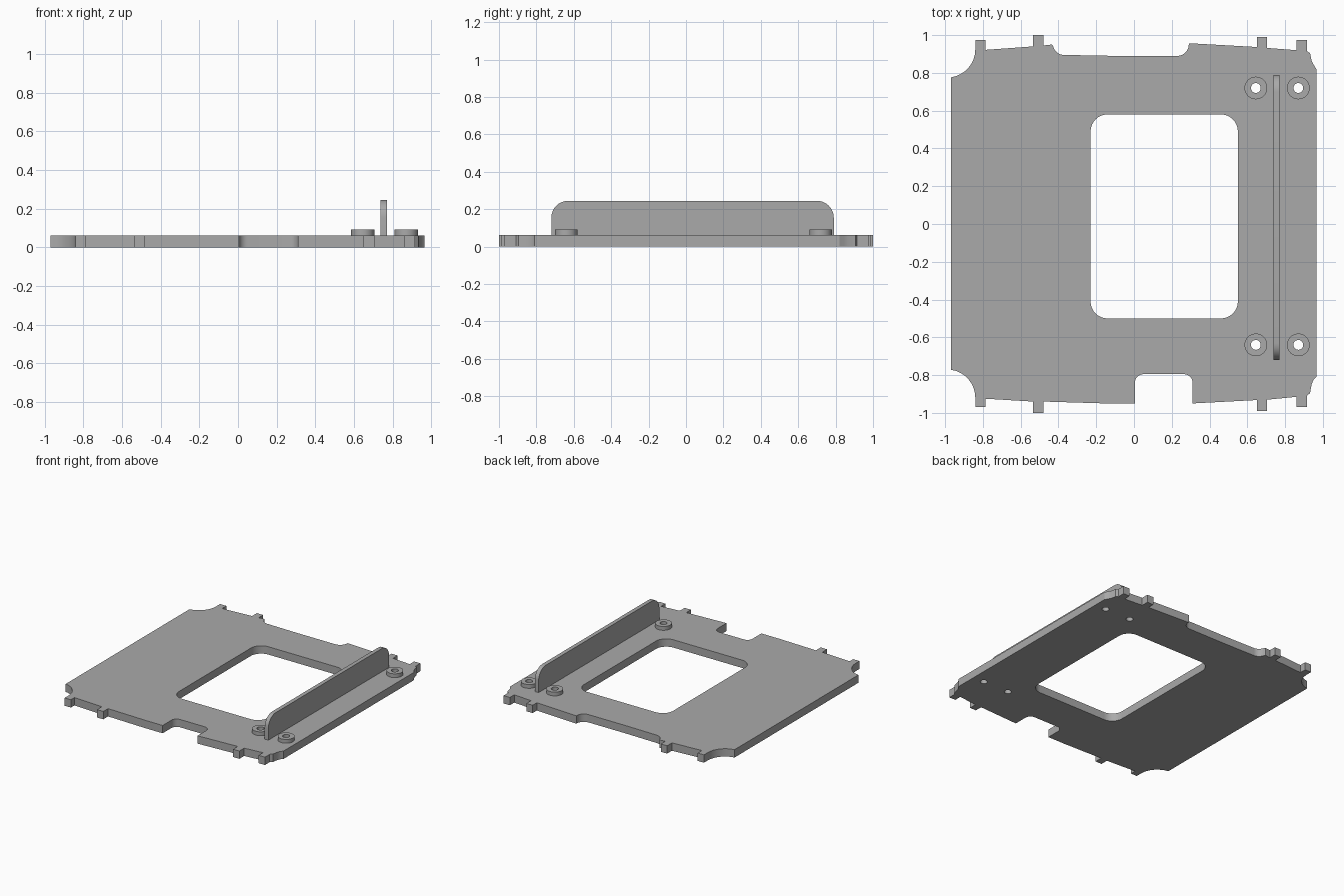
import bpy, bmesh, math
from mathutils import Matrix

if "Cube" in bpy.data.objects:
    bpy.data.objects.remove(bpy.data.objects["Cube"])

grey = bpy.data.materials.new("mid_grey")
grey.diffuse_color = (0.4, 0.4, 0.4, 1)
grey.use_nodes = True
grey.node_tree.nodes["Principled BSDF"].inputs["Base Color"].default_value = grey.diffuse_color


def arc(cx, cy, r, a0, a1, n=8):
    """Points on an arc, angles in degrees."""
    return [(cx + r * math.cos(math.radians(a0 + (a1 - a0) * i / n)),
             cy + r * math.sin(math.radians(a0 + (a1 - a0) * i / n))) for i in range(n + 1)]


def circle(cx, cy, r, n=32):
    return arc(cx, cy, r, 0, 360, n)[:-1]


def rounded(x0, y0, x1, y1, r):
    return (arc(x1 - r, y0 + r, r, -90, 0) + arc(x1 - r, y1 - r, r, 0, 90)
            + arc(x0 + r, y1 - r, r, 90, 180) + arc(x0 + r, y0 + r, r, 180, 270))


def tab(x, y0, tip, y1, w=0.055):
    """Small square locating lug, left to right."""
    return [(x, y0), (x, tip), (x + w, tip), (x + w, y1)]


def extrude(name, loops, z0, z1, matrix=Matrix()):
    """Solid from a closed outline plus optional hole loops."""
    cu = bpy.data.curves.new(name, 'CURVE')
    cu.dimensions = '2D'
    cu.fill_mode = 'BOTH'
    cu.extrude = (z1 - z0) / 2
    for pts in loops:
        sp = cu.splines.new('POLY')
        sp.points.add(len(pts) - 1)
        for p, (x, y) in zip(sp.points, pts):
            p.co = (x, y, 0, 1)
        sp.use_cyclic_u = True
    tmp = bpy.data.objects.new(name + "_curve", cu)
    bpy.context.collection.objects.link(tmp)
    bpy.context.view_layer.update()
    me = bpy.data.meshes.new_from_object(tmp.evaluated_get(bpy.context.evaluated_depsgraph_get()))
    bpy.data.objects.remove(tmp)
    me.transform(matrix @ Matrix.Translation((0, 0, (z0 + z1) / 2)))
    bm = bmesh.new()
    bm.from_mesh(me)
    bmesh.ops.remove_doubles(bm, verts=bm.verts, dist=1e-5)
    bmesh.ops.recalc_face_normals(bm, faces=bm.faces)
    bm.to_mesh(me)
    bm.free()
    me.materials.clear()
    me.materials.append(grey)
    ob = bpy.data.objects.new(name, me)
    bpy.context.collection.objects.link(ob)
    bpy.ops.object.select_all(action='DESELECT')
    ob.select_set(True)
    bpy.context.view_layer.objects.active = ob
    bpy.ops.object.shade_smooth_by_angle(angle=math.radians(30))
    return ob


# Front edge, left to right, with the square notch
front = (arc(-0.99, -0.92, 0.15, 82, 0) + tab(-0.84, -0.92, -0.97, -0.925)
         + tab(-0.535, -0.94, -1.0, -0.94) + [(-0.15, -0.95), (0.005, -0.95)]
         + arc(0.05, -0.84, 0.045, 180, 90) + arc(0.265, -0.84, 0.045, 90, 0)
         + [(0.31, -0.95)] + tab(0.65, -0.932, -0.99, -0.93)
         + tab(0.86, -0.915, -0.97, -0.91)
         + [(0.932, -0.895), (0.94, -0.85), (0.95, -0.825), (0.965, -0.81)])
# Back edge, left to right, with the wide shallow notch
back = (arc(-0.99, 0.925, 0.15, -82, 0) + tab(-0.84, 0.925, 0.975, 0.922)
        + tab(-0.535, 0.94, 1.0, 0.945) + [(-0.435, 0.95)]
        + arc(-0.37, 0.955, 0.06, 190, 270) + [(-0.1, 0.89)]
        + arc(0.23, 0.95, 0.06, 270, 360) + [(0.29, 0.957)]
        + tab(0.65, 0.937, 0.99, 0.932) + tab(0.86, 0.92, 0.975, 0.915)
        + [(0.932, 0.905), (0.94, 0.865), (0.95, 0.845), (0.965, 0.82)])

bosses = [(x, y) for x in (0.645, 0.87) for y in (0.72, -0.64)]
HOLE = 0.026

# Base plate with window and screw holes
extrude("base_plate", [front + back[::-1], rounded(-0.23, -0.5, 0.55, 0.58, 0.09)]
        + [circle(x, y, HOLE) for x, y in bosses], 0, 0.062)

# Raised screw bosses
for i, (x, y) in enumerate(bosses):
    extrude(f"screw_boss_{i + 1}", [circle(x, y, 0.06), circle(x, y, HOLE)], 0.062, 0.092)

# Upright fin: profile drawn in y/z, extruded along x
fin = [(-0.72, 0.06), (0.79, 0.06)] + arc(0.70, 0.155, 0.09, 0, 90) + arc(-0.63, 0.155, 0.09, 90, 180)
to_yz = Matrix(((0, 0, 1, 0), (1, 0, 0, 0), (0, 1, 0, 0), (0, 0, 0, 1)))
extrude("upright_fin", [fin], 0.738, 0.77, to_yz)
